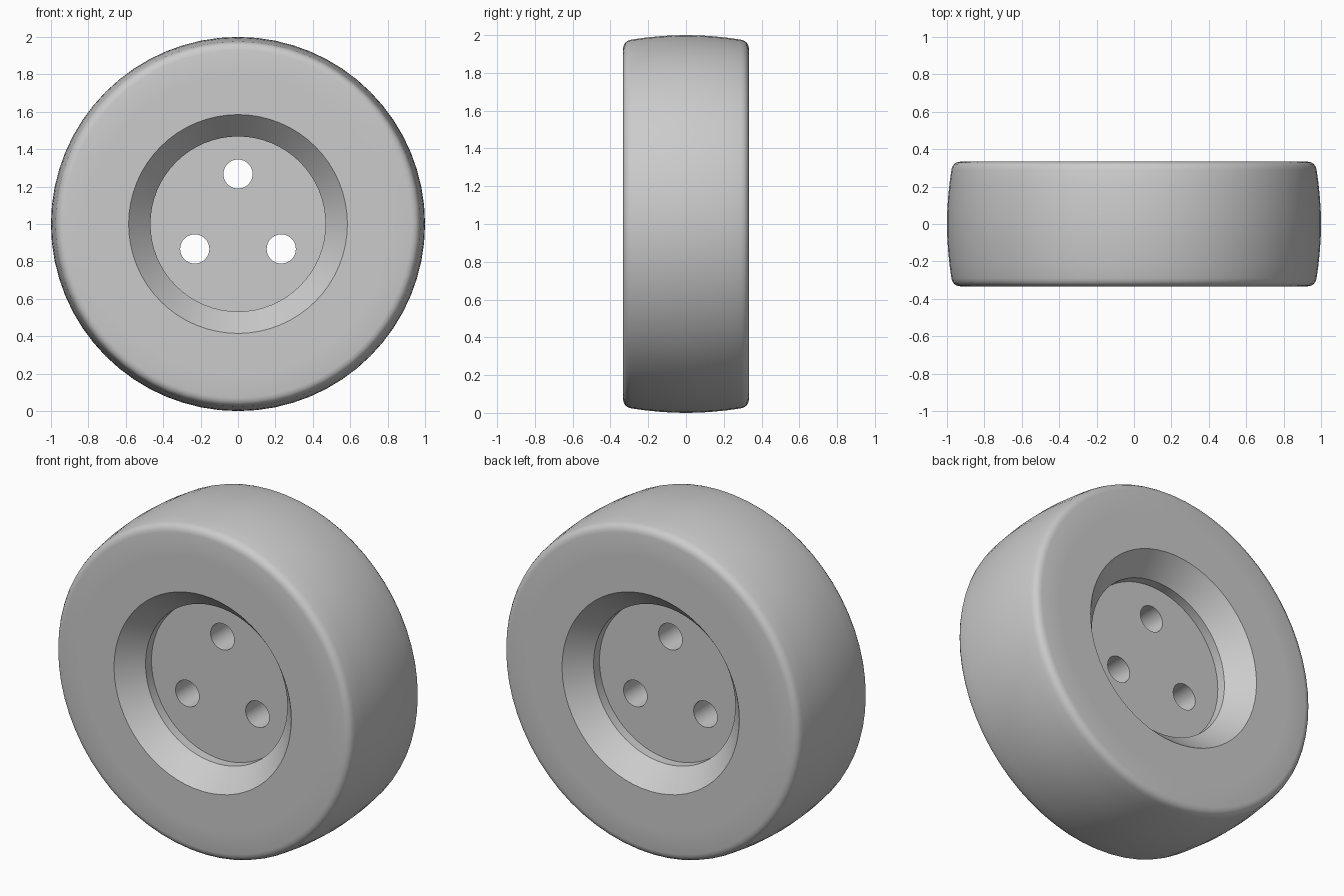
import bpy, bmesh, math
from mathutils import Matrix, Vector

if "Cube" in bpy.data.objects:
    bpy.data.objects.remove(bpy.data.objects["Cube"])

SEG = 64
CENTRE_Z = 1.0


def lathe(name, profile, closed_ring):
    """Revolve (radius, y) points about the wheel axle; close as a ring or cap both ends."""
    bm = bmesh.new()
    rings = []
    for r, y in profile:
        rings.append([bm.verts.new((r * math.sin(2 * math.pi * i / SEG), y,
                                    CENTRE_Z + r * math.cos(2 * math.pi * i / SEG)))
                      for i in range(SEG)])
    pairs = list(zip(rings, rings[1:]))
    if closed_ring:
        pairs.append((rings[-1], rings[0]))
    else:
        bm.faces.new(rings[0])
        bm.faces.new(rings[-1])
    for a, b in pairs:
        for i in range(SEG):
            j = (i + 1) % SEG
            bm.faces.new((a[i], a[j], b[j], b[i]))
    bmesh.ops.recalc_face_normals(bm, faces=bm.faces)
    mesh = bpy.data.meshes.new(name)
    bm.to_mesh(mesh)
    bm.free()
    obj = bpy.data.objects.new(name, mesh)
    bpy.context.collection.objects.link(obj)
    return obj


def smooth(obj):
    bpy.ops.object.select_all(action='DESELECT')
    obj.select_set(True)
    bpy.context.view_layer.objects.active = obj
    bpy.ops.object.shade_smooth_by_angle(angle=math.radians(30))


def both_sides(half):
    """Mirror a front-half profile across y = 0."""
    return half + [(r, -y) for r, y in reversed(half) if y != 0]


# Tyre: flat sidewall, rounded shoulder, gently crowned tread
tyre = lathe("tyre", both_sides([
    (0.80, -0.333), (0.930, -0.333), (0.948, -0.329), (0.962, -0.320),
    (0.971, -0.307), (0.976, -0.29), (0.986, -0.22), (0.994, -0.14),
    (0.9985, -0.07), (1.0, 0.0)]), True)

# Hub: flat rim flush with the tyre, sloped recess, short wall, centre disc
hub = lathe("wheel_hub", both_sides([
    (0.468, -0.147), (0.468, -0.203), (0.585, -0.333), (0.80, -0.333)]), False)

# Three bolt holes through the disc
bm = bmesh.new()
for k in range(3):
    a = 2 * math.pi * k / 3
    pos = Vector((0.267 * math.sin(a), 0, CENTRE_Z + 0.267 * math.cos(a)))
    bmesh.ops.create_cone(bm, cap_ends=True, segments=40, radius1=0.078, radius2=0.078,
                          depth=1.0, matrix=Matrix.Translation(pos) @ Matrix.Rotation(math.pi / 2, 4, 'X'))
cut_mesh = bpy.data.meshes.new("hole_cutter")
bm.to_mesh(cut_mesh)
bm.free()
cutter = bpy.data.objects.new("hole_cutter", cut_mesh)
bpy.context.collection.objects.link(cutter)
cutter.hide_render = True

boolean = hub.modifiers.new("bolt_holes", 'BOOLEAN')
boolean.operation = 'DIFFERENCE'
boolean.solver = 'EXACT'
boolean.object = cutter
bpy.context.view_layer.objects.active = hub
bpy.ops.object.modifier_apply(modifier=boolean.name)
bpy.data.objects.remove(cutter)

for part in (tyre, hub):
    smooth(part)
